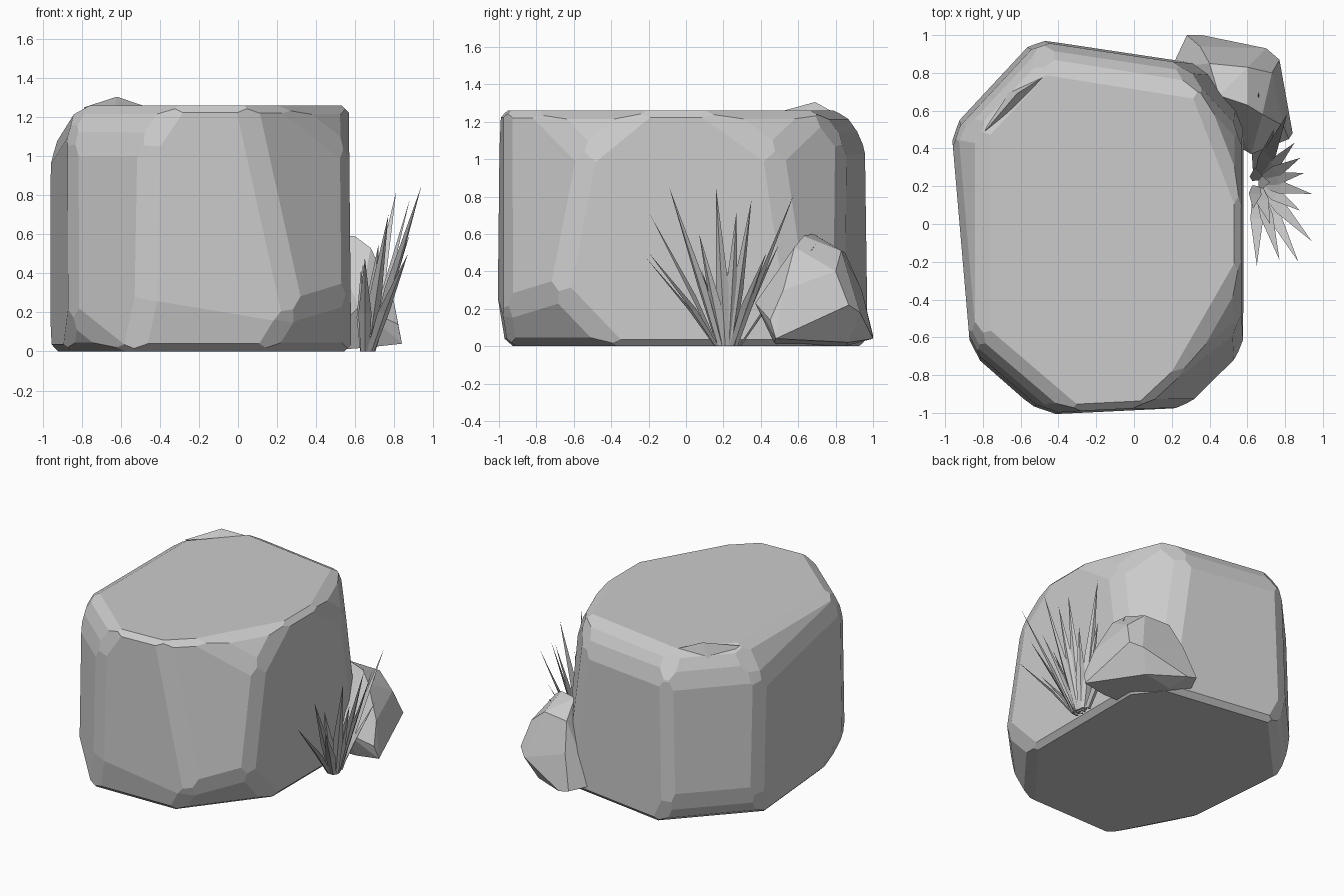
import bpy, bmesh, math
from mathutils import Vector

if "Cube" in bpy.data.objects:
    bpy.data.objects.remove(bpy.data.objects["Cube"])

# One plain stone grey for everything
grey = bpy.data.materials.new("stone_grey")
grey.use_nodes = True
colour = (0.6, 0.6, 0.6, 1)
grey.diffuse_color = colour
grey.node_tree.nodes["Principled BSDF"].inputs["Base Color"].default_value = colour


def finish(name, bm):
    bmesh.ops.recalc_face_normals(bm, faces=bm.faces[:])
    mesh = bpy.data.meshes.new(name)
    bm.to_mesh(mesh)
    bm.free()
    mesh.materials.append(grey)
    obj = bpy.data.objects.new(name, mesh)
    bpy.context.collection.objects.link(obj)


def cut(bm, point, normal):
    """Slice off everything beyond a plane and cap the hole."""
    geom = bm.verts[:] + bm.edges[:] + bm.faces[:]
    res = bmesh.ops.bisect_plane(bm, geom=geom, dist=1e-5, plane_co=point,
                                 plane_no=normal, clear_outer=True)
    edges = [e for e in res["geom_cut"] if isinstance(e, bmesh.types.BMEdge)]
    if len(edges) > 2:
        bmesh.ops.holes_fill(bm, edges=edges)


def chamfer_edges(bm, depth):
    """Plane off every edge of a convex solid."""
    bmesh.ops.recalc_face_normals(bm, faces=bm.faces[:])
    bm.normal_update()
    planes = []
    for e in bm.edges:
        if len(e.link_faces) == 2 and e.calc_face_angle() > 0.25:
            n = (e.link_faces[0].normal + e.link_faces[1].normal).normalized()
            amount = depth * min(1, e.calc_face_angle() / 0.8)
            planes.append(((e.verts[0].co + e.verts[1].co) / 2 - n * amount, n))
    for point, normal in planes:
        cut(bm, point, normal)


def hull(points):
    bm = bmesh.new()
    for p in points:
        bm.verts.new(p)
    bmesh.ops.convex_hull(bm, input=bm.verts[:])
    loose = [v for v in bm.verts if not v.link_faces]
    bmesh.ops.delete(bm, geom=loose, context="VERTS")
    return bm


# Boulder: a block cut by leaning side planes, then planed at the edges
bm = bmesh.new()
bmesh.ops.create_cube(bm, size=4)
cut(bm, (0, 0, 0), (0, 0, -1))
cut(bm, (0, 0, 1.26), (0, 0, 1))
sides = [  # point, normal
    ((-0.1, -0.99, 0.3), (0.05, -1, 0.01)),
    ((0.43, -0.82, 0.3), (0.68, -0.73, 0.15)),
    ((0.575, 0, 0.5), (1, 0, 0.01)),
    ((0.46, 0.7, 0.5), (0.78, 0.62, 0.1)),
    ((-0.1, 0.91, 0.5), (0.15, 1, 0.01)),
    ((-0.75, 0.725, 0.5), (-0.73, 0.68, 0.03)),
    ((-0.915, -0.1, 0.5), (-1, -0.086, 0)),
    ((-0.67, -0.84, 0.5), (-0.65, -0.76, 0.02)),
]
for point, normal in sides:
    cut(bm, point, normal)
slopes = [  # upper and lower slopes
    ((0, 0.85, 1.145), (0.13, 0.82, 0.57)),
    ((-0.75, 0.72, 1.05), (-0.62, 0.58, 0.45)),
    ((-0.95, 0.4, 1.04), (-0.8, 0, 0.5)),
    ((-0.67, -0.84, 1.04), (-0.58, -0.68, 0.42)),
    ((0.42, -0.52, 1.25), (0.87, -0.5, 0.62)),
    ((0.57, 0.17, 1.24), (0.85, 0.33, 0.47)),
    ((0.28, -0.95, 0.17), (0.68, -0.53, -0.5)),
    ((-0.1, -0.99, 0.2), (0.02, -1, -0.17)),
    ((-0.85, -0.68, 0.16), (-0.75, -0.4, -0.5)),
    ((-0.75, 0.725, 0.15), (-0.73, 0.68, -0.4)),
]
for point, normal in slopes:
    cut(bm, point, normal)
chamfer_edges(bm, 0.026)
finish("boulder", bm)

# Raised shard on the back left shoulder
finish("boulder_crest", hull([
    (-0.79, 0.49, 1.25), (-0.46, 0.79, 1.25), (-0.62, 0.69, 1.305),
    (-0.63, 0.62, 1.25), (-0.7, 0.7, 1.12)]))

# Small rock leaning on the back corner
bm = hull([
    (0.28, 1.0, 0.06), (0.36, 1.0, 0.04), (0.2, 0.83, 0.06), (0.62, 0.87, 0.02),
    (0.7, 0.93, 0.18), (0.77, 0.87, 0.22), (0.84, 0.48, 0.04), (0.66, 0.47, 0.02),
    (0.4, 0.5, 0), (0.4, 0.85, 0), (0.82, 0.45, 0.14), (0.62, 0.37, 0.23),
    (0.79, 0.52, 0.3), (0.73, 0.8, 0.4), (0.35, 0.94, 0.3), (0.68, 0.58, 0.53),
    (0.6, 0.63, 0.59), (0.45, 0.68, 0.6), (0.6, 0.83, 0.51), (0.4, 0.85, 0.5)])
bmesh.ops.dissolve_limit(bm, angle_limit=0.12, verts=bm.verts[:], edges=bm.edges[:])
finish("small_rock", bm)

# Grass tuft: three-sided blades fanning out from one root
tips = [
    (0.65, -0.22, 0.48), (0.77, -0.19, 0.70), (0.87, -0.2, 0.5),
    (0.94, -0.09, 0.85), (0.88, 0.07, 0.6), (0.94, 0.16, 0.85),
    (0.90, 0.27, 0.72), (0.88, 0.35, 0.78), (0.85, 0.43, 0.5),
    (0.81, 0.58, 0.82), (0.66, 0.70, 0.55), (0.74, 0.5, 0.55),
    (0.64, 0.3, 0.45), (0.63, 0.08, 0.42), (0.72, 0.0, 0.55),
    (0.72, 0.22, 0.4),
]
centre = Vector((0.65, 0.22, 0))
bm = bmesh.new()
for tip in map(Vector, tips):
    out = tip - centre
    out.z = 0
    root = centre + out * 0.13
    across = Vector((-out.y, out.x, 0)).normalized()
    ridge = out.normalized()
    rings = []
    for t, width in ((0, 0.022), (0.35, 0.034)):
        mid = root.lerp(tip, t) + Vector((0, 0, 0.03 * math.sin(t * math.pi)))
        rings.append([bm.verts.new(mid + across * width),
                      bm.verts.new(mid + ridge * width * 0.5),
                      bm.verts.new(mid - across * width)])
    end = bm.verts.new(tip)
    bm.faces.new(rings[0])
    for i in range(3):
        j = (i + 1) % 3
        bm.faces.new((rings[0][i], rings[0][j], rings[1][j], rings[1][i]))
        bm.faces.new((rings[1][i], rings[1][j], end))
finish("grass_tuft", bm)
